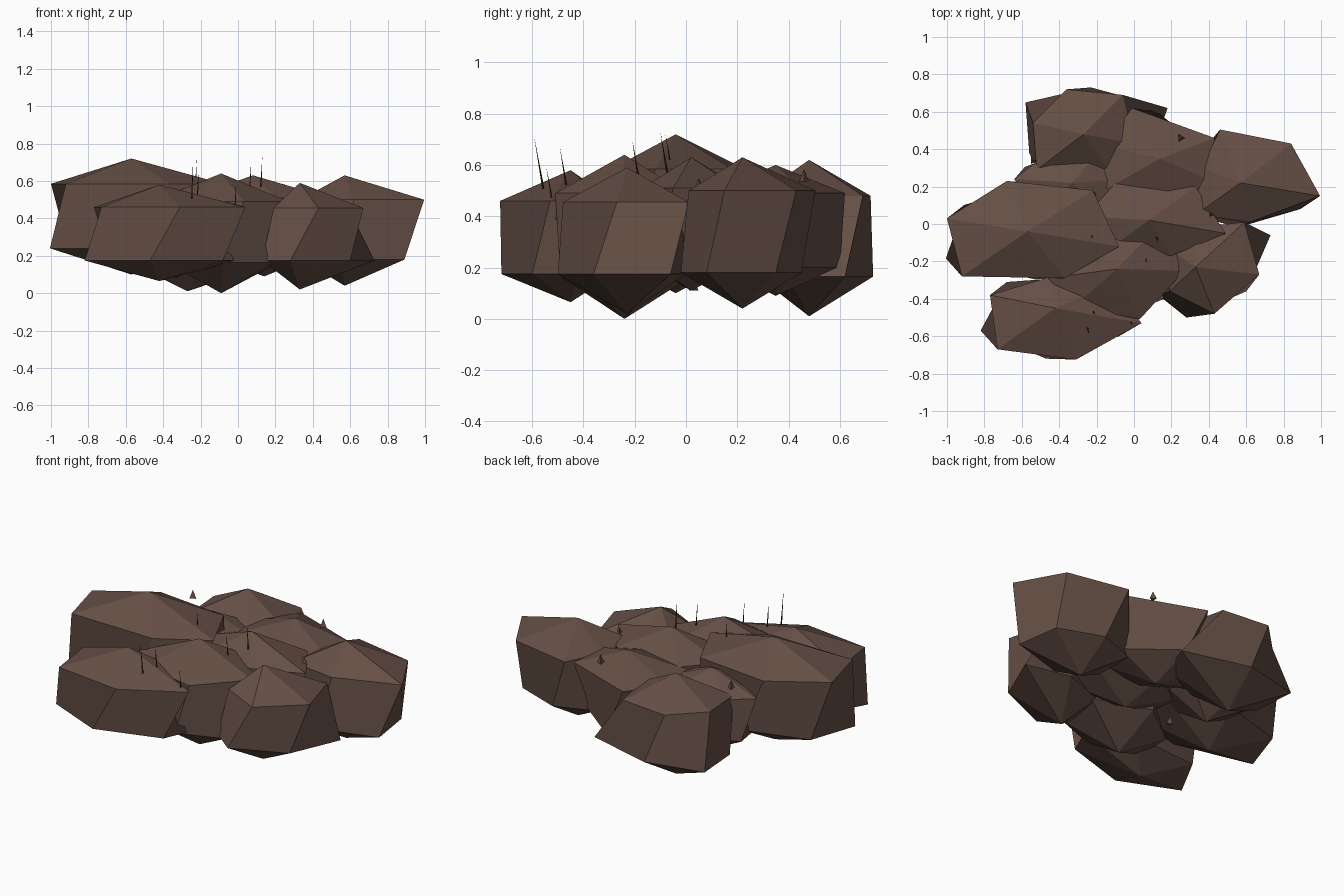
import bpy, bmesh, math
from mathutils import Vector

if "Cube" in bpy.data.objects:
    bpy.data.objects.remove(bpy.data.objects["Cube"])


def mat(name, c):
    m = bpy.data.materials.new(name)
    m.diffuse_color = (*c, 1)
    m.use_nodes = True
    m.node_tree.nodes["Principled BSDF"].inputs["Base Color"].default_value = m.diffuse_color
    return m


BROWN = mat("brown_rock", (0.130, 0.078, 0.060))
DARK = mat("dark_blade", (0.060, 0.036, 0.028))


def finish(name, bm, m):
    bmesh.ops.recalc_face_normals(bm, faces=bm.faces)
    me = bpy.data.meshes.new(name)
    bm.to_mesh(me)
    bm.free()
    me.materials.append(m)
    ob = bpy.data.objects.new(name, me)
    bpy.context.collection.objects.link(ob)
    return ob


def rock(name, apex, base, z_hi, z_lo, ring, lower=None, aspect=1.3, k=1.0, twist=20):
    """Faceted boulder: peak, upper ring, lower ring (given or twisted copy), bottom point."""
    bm = bmesh.new()
    cx, cy, cz = apex
    if lower is None:
        c, s = math.cos(math.radians(twist)), math.sin(math.radians(twist))
        lower = [(cx + k * (c * (x - cx) + s * (y - cy) * aspect),
                  cy + k * (c * (y - cy) - s * (x - cx) / aspect)) for x, y in ring]
    top = bm.verts.new(apex)
    bot = bm.verts.new((cx, cy, base))
    hi = [bm.verts.new((x, y, z_hi)) for x, y in ring]
    lo = [bm.verts.new((x, y, z_lo)) for x, y in lower]
    n = len(ring)
    for i in range(n):
        j = (i + 1) % n
        bm.faces.new((top, hi[i], hi[j]))
        bm.faces.new((hi[i], lo[i], lo[j], hi[j]))
        bm.faces.new((bot, lo[j], lo[i]))
    return finish(name, bm, BROWN)


# Outer boulders
rock("left_rock", (-.57, -.04, .72), .10, .585, .24,
     [(-1, .03), (-.68, .23), (-.22, .18), (-.08, -.12), (-.37, -.29), (-.92, -.28)],
     aspect=1.7, k=.93)
rock("front_left_rock", (-.42, -.45, .58), .065, .46, .175,
     [(-.77, -.38), (-.44, -.28), (-.12, -.32), (.04, -.53), (-.31, -.725), (-.73, -.67)],
     [(-.68, -.31), (-.27, -.28), (0, -.42), (-.08, -.60), (-.47, -.72), (-.82, -.57)])
rock("back_rock", (-.27, .48, .62), .01, .48, .165,
     [(-.54, .54), (-.36, .72), (-.06, .69), (0, .43), (-.13, .28), (-.52, .29)],
     [(-.58, .65), (-.23, .73), (.18, .62), (.10, .40), (-.18, .28), (-.56, .38)])
rock("right_rock", (.57, .22, .63), .04, .50, .18,
     [(.995, .15), (.84, .43), (.46, .505), (.36, .30), (.33, .05), (.62, .01)],
     [(.89, .08), (.85, .35), (.58, .45), (.34, .36), (.34, .10), (.55, -.02)])
rock("front_right_rock", (.33, -.23, .59), .02, .455, .175,
     [(.59, .01), (.67, -.27), (.43, -.48), (.19, -.36), (.20, -.14), (.32, -.02)],
     [(.73, -.06), (.60, -.36), (.28, -.50), (.13, -.38), (.18, -.10), (.45, .0)])

# Inner boulders
rock("center_front_rock", (-.09, -.24, .64), 0, .49, .165,
     [(-.46, -.29), (-.24, 0), (.14, 0), (.27, -.25), (.03, -.51), (-.32, -.44)],
     [(-.38, -.18), (-.12, .02), (.22, -.10), (.19, -.39), (-.08, -.49), (-.38, -.40)])
rock("center_rock", (.08, .02, .63), .11, .51, .22,
     [(-.26, .04), (-.10, .22), (.33, .20), (.49, -.05), (.20, -.17), (-.14, -.14)],
     aspect=1.4, k=.92)
rock("back_center_rock", (.14, .35, .60), .09, .49, .20,
     [(-.16, .42), (-.01, .62), (.43, .46), (.44, .22), (.20, .08), (-.16, .18)], k=.85)
rock("left_back_rock", (-.33, .22, .57), .08, .47, .22,
     [(-.64, .24), (-.50, .35), (-.18, .40), (-.07, .24), (-.14, .02), (-.50, .04)],
     aspect=1.4, k=.9)


def spike(name, foot_at, tip_at, r, m):
    """Three-sided pointed sliver."""
    bm = bmesh.new()
    tip = bm.verts.new(tip_at)
    f = [bm.verts.new(Vector(foot_at) + Vector((r * math.cos(a), r * math.sin(a), 0)))
         for a in (0, 2.1, 4.2)]
    bm.faces.new(f)
    for a in range(3):
        bm.faces.new((f[a], f[(a + 1) % 3], tip))
    finish(name, bm, m)


# Small stone chips
for i, (x, y, z) in enumerate([(-.54, .34, .545), (.25, .46, .535), (.41, .05, .50),
                               (-.23, .03, .11)]):
    spike(f"stone_chip_{i + 1}", (x, y, z), (x, y, z + .05), .022, BROWN)

# Thin upright blades
BLADES = [(-.25, -.55, .50, .71), (-.22, -.46, .51, .67), (-.23, -.05, .57, .72),
          (.06, -.18, .55, .70), (.12, -.07, .58, .73), (-.02, -.51, .42, .60)]
for i, (x, y, z0, z1) in enumerate(BLADES):
    spike(f"blade_{i + 1}", (x, y, z0 - .03), (x + .01, y - (z1 - z0) * .2, z1), .006, DARK)
